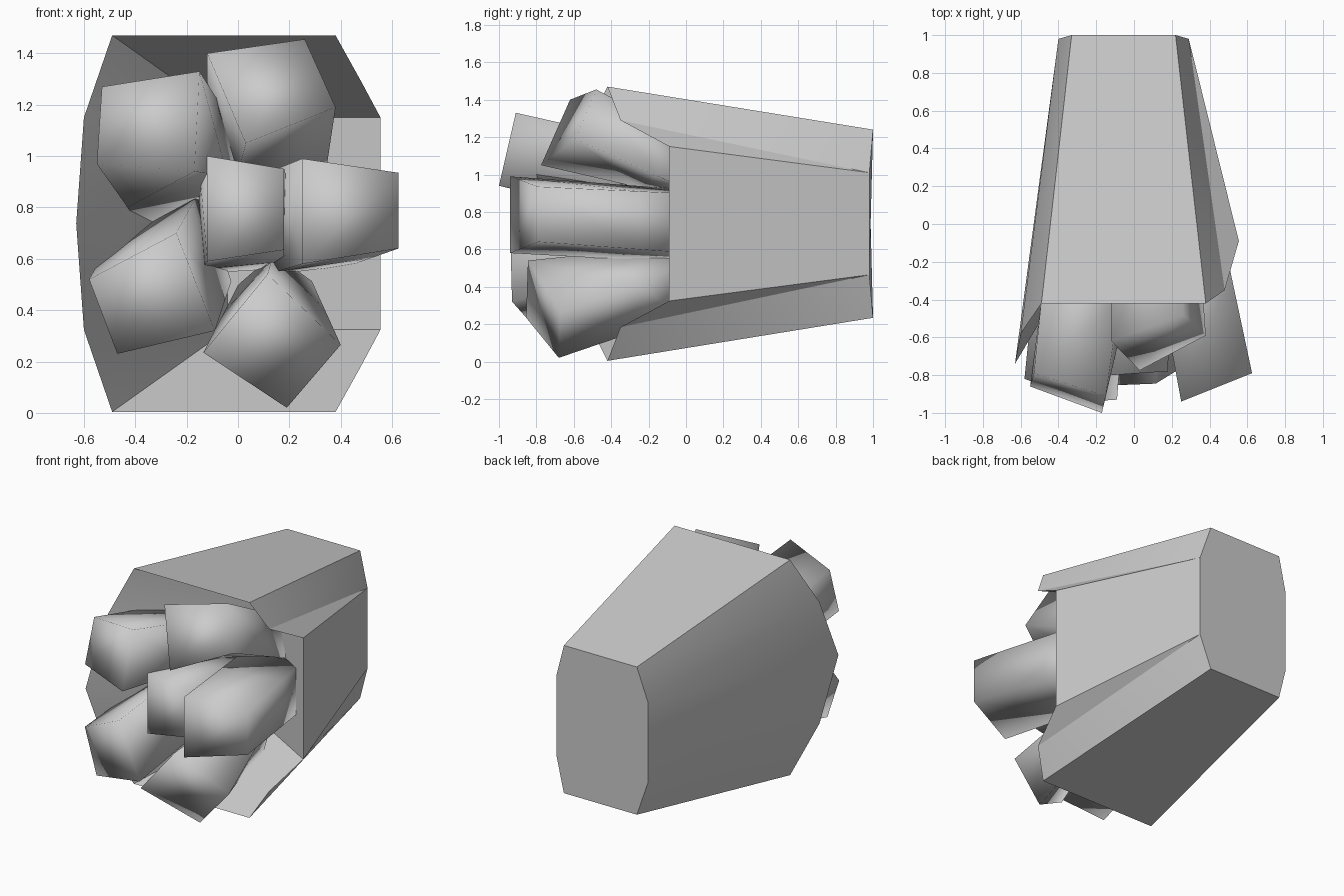
import bpy
from mathutils import Vector

if "Cube" in bpy.data.objects:
    bpy.data.objects.remove(bpy.data.objects["Cube"])

grey = bpy.data.materials.new("plain_grey")
grey.diffuse_color = (0.6, 0.6, 0.6, 1)
grey.use_nodes = True
grey.node_tree.nodes["Principled BSDF"].inputs["Base Color"].default_value = grey.diffuse_color


def make(name, verts, faces):
    me = bpy.data.meshes.new(name)
    me.from_pydata([tuple(v) for v in verts], [], faces)
    me.materials.append(grey)
    ob = bpy.data.objects.new(name, me)
    bpy.context.collection.objects.link(ob)
    return ob


def smooth(ob, angle=None):
    for o in bpy.context.selected_objects:
        o.select_set(False)
    bpy.context.view_layer.objects.active = ob
    ob.select_set(True)
    if angle is None:
        bpy.ops.object.shade_smooth()
    else:
        bpy.ops.object.shade_smooth_by_angle(angle=angle)


# Palm block: upper half of the outline, mirrored about mid height
MID = 0.737
upper = [(-.33, 1, 1.24), (.22, 1, 1.24), (.29, .98, 1.01), (-.40, .98, 1.01),   # back 0-3
         (-.49, -.42, 1.47), (.38, -.42, 1.47), (.48, -.35, 1.29),               # rim 4-6
         (.555, -.09, 1.15), (-.60, -.58, 1.15), (-.04, .25, 1.15)]              # rim 7-8, hollow 9
N = len(upper)
lower = [(x, y, 2 * MID - z) for x, y, z in upper]
nose = 2 * N                                    # forward point of the left rim
verts = upper + lower + [(-.63, -.74, MID)]
half = [(0, 4, 5, 1),                           # top
        (1, 5, 6), (1, 6, 2), (2, 6, 7),        # right shoulder
        (0, 3, 8), (0, 8, 4), (3, nose, 8),     # left shoulder
        (4, 9, 7, 6, 5),                        # hollow roof
        (4, 8, 9), (8, nose, 9)]                # hollow left wall
faces = list(half)
for f in half:
    faces.append(tuple(i if i == nose else i + N for i in reversed(f)))
faces += [(2, 7, 7 + N, 2 + N),                 # right side
          (3, 3 + N, nose),                     # left side
          (9, nose, 9 + N),                     # hollow left centre
          (9, 9 + N, 7 + N, 7),                 # hollow right wall
          (0, 1, 2, 2 + N, 1 + N, N, 3 + N, 3)]  # back
smooth(make("palm", verts, faces), 0.5)


# Finger: four-sided tip, knuckle ring, and root continued into the hollow
def finger(name, tip, knuckle, reach=0.6):
    tip = [Vector(p) for p in tip]
    knuckle = [Vector(p) for p in knuckle]
    root = [k + (k - t) * reach for t, k in zip(tip, knuckle)]
    fs = [(3, 2, 1, 0), (8, 9, 10, 11)]
    for r in (0, 4):
        for i in range(4):
            j = (i + 1) % 4
            fs.append((r + i, r + j, r + 4 + j, r + 4 + i))
    smooth(make(name, tip + knuckle + root, fs))


# corner order: top left, top right, bottom right, bottom left
finger("upper_left_finger",
       [(-.53, -.79, 1.27), (-.15, -.91, 1.33), (-.17, -1.0, .94), (-.55, -.86, .97)],
       [(-.49, -.40, 1.18), (-.08, -.42, 1.22), (-.04, -.45, .92), (-.43, -.42, .80)])
finger("lower_left_finger",
       [(-.58, -.82, .52), (-.24, -.94, .70), (-.09, -.93, .32), (-.47, -.85, .23)],
       [(-.54, -.42, .59), (-.18, -.45, .81), (-.05, -.42, .44), (-.41, -.38, .32)])
finger("middle_finger",
       [(-.12, -.80, 1.0), (.18, -.78, .95), (.18, -.78, .635), (-.12, -.80, .59)],
       [(-.15, -.35, .95), (.19, -.35, .91), (.18, -.35, .59), (-.14, -.35, .56)])
finger("right_finger",
       [(.25, -.94, .99), (.625, -.79, .935), (.625, -.79, .64), (.25, -.94, .58)],
       [(.15, -.40, .95), (.51, -.25, .91), (.51, -.25, .60), (.15, -.40, .55)])
finger("top_finger",
       [(-.12, -.62, 1.40), (.26, -.48, 1.455), (.38, -.59, 1.19), (.03, -.775, 1.05)],
       [(-.12, -.25, 1.24), (.25, -.15, 1.28), (.35, -.15, .99), (.0, -.25, .93)])
finger("bottom_finger",
       [(-.135, -.855, .235), (.115, -.845, .54), (.40, -.67, .265), (.19, -.68, .02)],
       [(-.05, -.38, .40), (.13, -.36, .59), (.33, -.27, .42), (.20, -.27, .16)])
